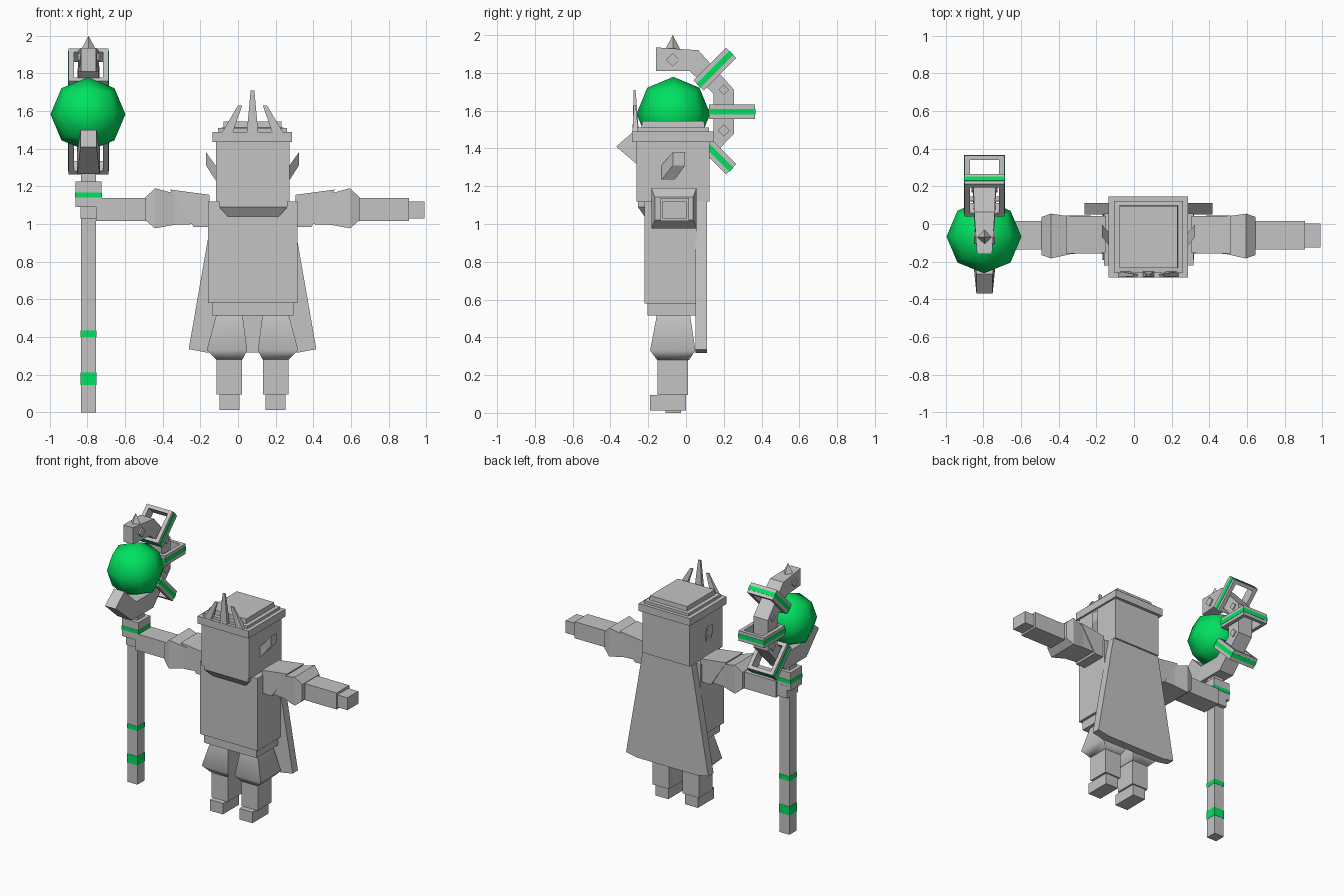
import bpy, bmesh, math
from mathutils import Vector, Matrix

if "Cube" in bpy.data.objects:
    bpy.data.objects.remove(bpy.data.objects["Cube"])

CX = 0.077   # body centre line
SX, SY = -0.794, -0.067   # staff axis


def material(name, rgb):
    m = bpy.data.materials.new(name)
    m.diffuse_color = (*rgb, 1)
    m.use_nodes = True
    m.node_tree.nodes["Principled BSDF"].inputs["Base Color"].default_value = m.diffuse_color
    return m


GREY = material("stone grey", (0.55, 0.55, 0.55))
GREEN = material("bright green", (0.0, 0.76, 0.115))


def finish(name, bm, mat, smooth=None):
    bmesh.ops.recalc_face_normals(bm, faces=bm.faces)
    if smooth:
        for f in bm.faces:
            f.smooth = True
    me = bpy.data.meshes.new(name)
    bm.to_mesh(me)
    bm.free()
    if smooth:
        me.set_sharp_from_angle(angle=math.radians(smooth))
    me.materials.append(mat)
    ob = bpy.data.objects.new(name, me)
    bpy.context.collection.objects.link(ob)
    return ob


def loft(name, rings, mat=GREY, mirror=False, smooth=None):
    """Skin matching rings of points and cap both ends."""
    bm = bmesh.new()
    loops = [[bm.verts.new((2 * CX - p[0], p[1], p[2]) if mirror else p) for p in r] for r in rings]
    n = len(loops[0])
    for a, b in zip(loops, loops[1:]):
        for i in range(n):
            j = (i + 1) % n
            bm.faces.new((a[i], a[j], b[j], b[i]))
    bm.faces.new(loops[0])
    bm.faces.new(loops[-1])
    return finish(name, bm, mat, smooth)


def rz(z, x0, x1, y0, y1):
    return [(x0, y0, z), (x1, y0, z), (x1, y1, z), (x0, y1, z)]


def rx(x, y0, y1, z0, z1):
    return [(x, y0, z0), (x, y1, z0), (x, y1, z1), (x, y0, z1)]


def box(name, x0, x1, y0, y1, z0, z1, mat=GREY):
    return loft(name, [rz(z0, x0, x1, y0, y1), rz(z1, x0, x1, y0, y1)], mat)


# Torso, belt, collar
box("torso", -0.16, 0.315, -0.22, 0.055, 0.58, 1.12)
box("belt", -0.137, 0.295, -0.205, 0.05, 0.515, 0.58)
loft("collar", [rz(1.02, -0.035, 0.20, -0.205, 0), rz(1.09, -0.10, 0.262, -0.255, 0),
                rz(1.12, -0.10, 0.262, -0.255, 0)])

# Head and cap
box("head", -0.118, 0.273, -0.262, 0.125, 1.12, 1.44)
box("cap_brim", -0.135, 0.288, -0.285, 0.147, 1.435, 1.49)
loft("cap_top", [rz(1.49, -0.105, 0.26, -0.26, 0.122), rz(1.51, -0.105, 0.26, -0.26, 0.122),
                 rz(1.512, -0.078, 0.233, -0.235, 0.098), rz(1.545, -0.076, 0.23, -0.233, 0.096)])

# Crown spikes
loft("crown_spike_middle", [rz(1.49, CX - 0.03, CX + 0.03, -0.283, -0.25),
                            rz(1.71, CX - 0.01, CX + 0.01, -0.277, -0.267)])
for side, m in (("right", False), ("left", True)):
    loft("crown_spike_" + side, [rz(1.485, 0.182, 0.24, -0.283, -0.25),
                                 rz(1.63, 0.132, 0.154, -0.277, -0.267)], mirror=m)
    # Ears sweep up and back
    loft("ear_" + side, [rx(0.265, -0.14, -0.07, 1.22, 1.30),
                         rx(0.323, -0.07, -0.005, 1.31, 1.38)], mirror=m)
    # Arms, the sleeve opening is cut on a slant
    loft("sleeve_" + side, [rx(0.305, -0.155, 0.042, 0.985, 1.155),
                            [(0.39, -0.158, 0.985), (0.39, 0.044, 0.985),
                             (0.515, 0.044, 1.183), (0.515, -0.158, 1.183)]], mirror=m)
    loft("cuff_" + side, [rx(0.37, -0.15, 0.035, 1.0, 1.14), rx(0.49, -0.16, 0.04, 0.996, 1.162),
                          rx(0.595, -0.183, 0.055, 0.977, 1.19),
                          rx(0.645, -0.165, 0.038, 1.02, 1.142)], mirror=m)
    loft("forearm_" + side, [rx(0.64, -0.135, 0.015, 1.015, 1.138),
                             rx(0.907, -0.135, 0.015, 1.015, 1.138)], mirror=m)
    loft("hand_" + side, [rx(0.90, -0.125, 0.003, 1.028, 1.12),
                          rx(0.99, -0.125, 0.003, 1.028, 1.12)], mirror=m)
    # Legs
    loft("trouser_" + side, [rz(0.28, 0.13, 0.27, -0.152, 0.015), rz(0.33, 0.105, 0.32, -0.19, 0.05),
                             rz(0.515, 0.13, 0.27, -0.155, 0.022)], mirror=m, smooth=62)
    loft("shin_" + side, [rz(0.095, 0.133, 0.268, -0.15, 0.01),
                          rz(0.285, 0.133, 0.268, -0.15, 0.01)], mirror=m)
    loft("foot_" + side, [rz(0.013, 0.146, 0.252, -0.19, 0), rz(0.095, 0.146, 0.252, -0.19, 0)], mirror=m)

# Cape flares downward, hem lower in the middle
cape = [(-0.125, 1.12), (-0.262, 0.335), (-0.17, 0.318), (0.324, 0.318), (0.416, 0.335), (0.279, 1.12)]
loft("cape", [[(x, y, z) for x, z in cape] for y in (0.05, 0.112)])


# Staff
def staff_box(name, h, z0, z1, mat=GREY):
    box(name, SX - h, SX + h, SY - h, SY + h, z0, z1, mat)


staff_box("staff_pole", 0.041, 0, 1.30)
staff_box("staff_low_band", 0.043, 0.145, 0.21, GREEN)
staff_box("staff_high_band", 0.043, 0.40, 0.435, GREEN)
staff_box("staff_collar", 0.069, 1.09, 1.225)
staff_box("staff_collar_band", 0.071, 1.14, 1.168, GREEN)

# Curved claw: (outer y, z), (inner y, z), half width
claw = [((-0.37, 1.41), (-0.265, 1.50), 0.043), ((-0.20, 1.265), (-0.15, 1.385), 0.06),
        ((0.05, 1.265), (0.02, 1.385), 0.06), ((0.255, 1.48), (0.145, 1.49), 0.06),
        ((0.255, 1.71), (0.145, 1.69), 0.06), ((0.065, 1.92), (0.02, 1.81), 0.055),
        ((-0.16, 1.935), (-0.16, 1.81), 0.04)]
loft("staff_claw", [[(SX - w, *o), (SX + w, *o), (SX + w, *i), (SX - w, *i)] for o, i, w in claw])

# Diamond studs running through the claw
for k, (y, z, w, d) in enumerate([(-0.07, 1.87, 0.056, 0.036), (0.20, 1.71, 0.068, 0.028),
                                  (0.20, 1.495, 0.068, 0.032)]):
    loft("claw_stud_%d" % (k + 1), [[(SX + s * w, y + d, z), (SX + s * w, y, z + d),
                                     (SX + s * w, y - d, z), (SX + s * w, y, z - d)] for s in (-1, 1)])

# Pointed finial
bm = bmesh.new()
bmesh.ops.create_cone(bm, cap_ends=True, segments=4, radius1=0.042, radius2=0, depth=0.08,
                      matrix=Matrix.Translation((SX, -0.07, 1.96)))
finish("claw_finial", bm, GREY)


# Square frames around the claw, with a band on the outside only
def frame(name, y, z, angle, half, mat, outer, inner):
    mtx = Matrix.Translation((SX, y, z)) @ Matrix.Rotation(angle, 4, 'X')
    bm = bmesh.new()
    rings = []
    for (hx, hy), h in ((outer, -half), (outer, half), (inner, half), (inner, -half)):
        rings.append([bm.verts.new(mtx @ Vector(p)) for p in rz(h, -hx, hx, -hy, hy)])
    for r in range(4):
        a, b = rings[r], rings[(r + 1) % 4]
        for i in range(4):
            j = (i + 1) % 4
            bm.faces.new((a[i], a[j], b[j], b[i]))
    finish(name, bm, mat)


for k, (y, z, deg) in enumerate([(0.153, 1.82, 45), (0.243, 1.595, 0), (0.153, 1.376, -45)]):
    a = math.radians(deg)
    frame("frame_%d" % (k + 1), y, z, a, 0.038, GREY, (0.106, 0.122), (0.078, 0.096))
    frame("frame_band_%d" % (k + 1), y, z, a, 0.015, GREEN, (0.108, 0.124), (0.098, 0.114))

# Orb: a cube divided once and rounded out
bm = bmesh.new()
bmesh.ops.create_cube(bm, size=2)
bmesh.ops.subdivide_edges(bm, edges=bm.edges[:], cuts=1, use_grid_fill=True)
for v in bm.verts:
    n = v.co.normalized()
    v.co = Vector((n.x * 0.199 - 0.797, n.y * 0.195 - 0.067, n.z * 0.196 + 1.583))
finish("orb", bm, GREEN, smooth=80)
